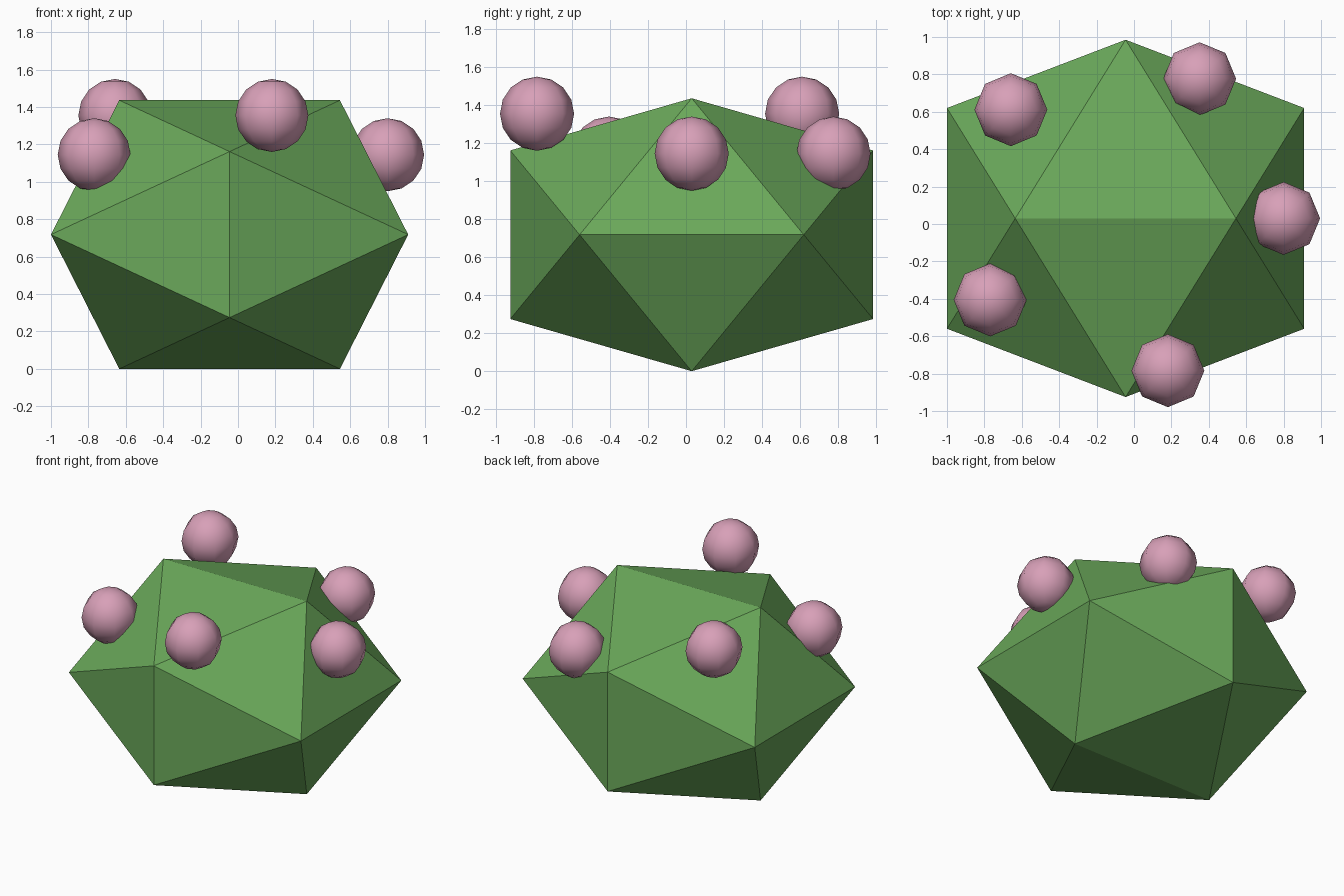
import bpy
import math
from mathutils import Vector

cube = bpy.data.objects.get("Cube")
if cube:
    bpy.data.objects.remove(cube, do_unlink=True)


def make_material(name, srgb):
    colour = [((c / 255 + 0.055) / 1.055) ** 2.4 for c in srgb] + [1]
    mat = bpy.data.materials.new(name)
    mat.use_nodes = True
    mat.diffuse_color = colour
    mat.node_tree.nodes["Principled BSDF"].inputs["Base Color"].default_value = colour
    return mat


leaf = make_material("leaf green", (106, 168, 90))
petal = make_material("petal pink", (216, 160, 184))
CENTRE = Vector((-0.045, 0.03, 0.718))

# Bush: an icosahedron built on three golden rectangles, squashed in height
short, long, squash = 0.59, 0.955, 0.752
verts = []
for a in (-1, 1):
    for b in (-1, 1):
        verts += [Vector((a * short, 0, b * long)),
                  Vector((0, a * long, b * short)),
                  Vector((a * long, b * short, 0))]
faces = []
for i in range(12):
    for j in range(i + 1, 12):
        for k in range(j + 1, 12):
            p, q, r = verts[i], verts[j], verts[k]
            if max((p - q).length, (q - r).length, (r - p).length) < 1.3:
                outward = (q - p).cross(r - p).dot(p + q + r) > 0
                faces.append((i, j, k) if outward else (i, k, j))
mesh = bpy.data.meshes.new("bush")
mesh.from_pydata([(v.x, v.y, v.z * squash) for v in verts], [], faces)
bush = bpy.data.objects.new("bush", mesh)
bush.location = CENTRE
bpy.context.collection.objects.link(bush)
mesh.materials.append(leaf)

# Blossoms: five round heads circling the bush, alternating low and high
for i in range(5):
    angle = -1.3 * i
    spot = (CENTRE.x + 0.845 * math.cos(angle),
            CENTRE.y + 0.845 * math.sin(angle),
            1.355 if i % 2 else 1.145)
    bpy.ops.mesh.primitive_uv_sphere_add(segments=8, ring_count=8, radius=0.195,
                                         location=spot)
    blossom = bpy.context.object
    blossom.name = f"blossom_{i + 1}"
    blossom.data.materials.append(petal)
    bpy.ops.object.shade_smooth()
